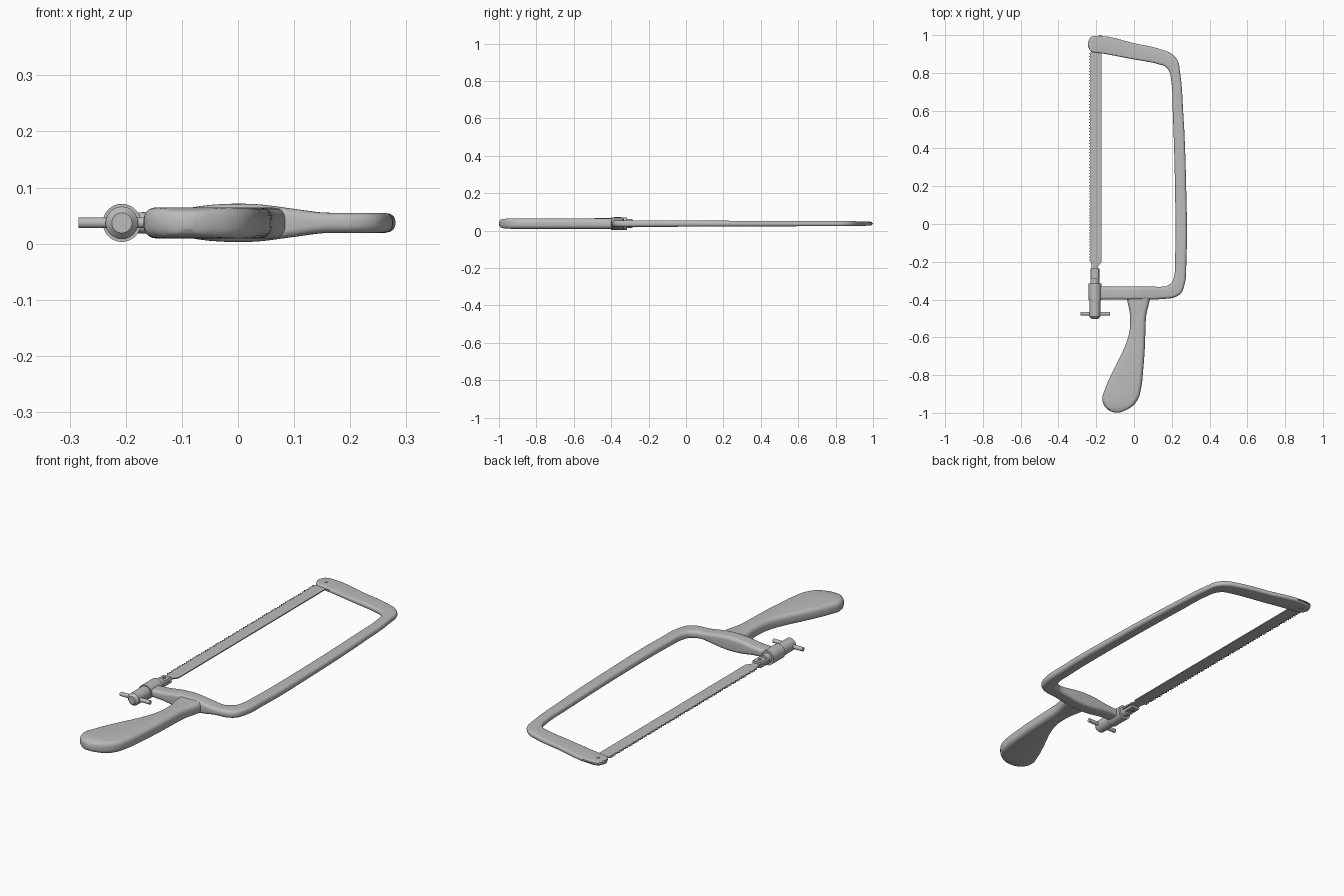
import bpy, bmesh, math
from mathutils import Vector

if "Cube" in bpy.data.objects:
    bpy.data.objects.remove(bpy.data.objects["Cube"])

ZC = 0.037      # mid height of the saw lying flat
BX = -0.207     # x of the tension rod axis

steel = bpy.data.materials.new("grey_steel")
steel.use_nodes = True
steel.diffuse_color = (0.5, 0.5, 0.5, 1)
steel.node_tree.nodes["Principled BSDF"].inputs["Base Color"].default_value = (0.5, 0.5, 0.5, 1)


def finish(ob, angle=35):
    ob.data.materials.clear()
    ob.data.materials.append(steel)
    bpy.ops.object.select_all(action='DESELECT')
    ob.select_set(True)
    bpy.context.view_layer.objects.active = ob
    bpy.ops.object.shade_smooth_by_angle(angle=math.radians(angle))
    return ob


def from_bmesh(name, bm):
    bmesh.ops.recalc_face_normals(bm, faces=bm.faces)
    me = bpy.data.meshes.new(name)
    bm.to_mesh(me)
    bm.free()
    ob = bpy.data.objects.new(name, me)
    bpy.context.collection.objects.link(ob)
    return ob


def smooth_rows(rows, steps):
    """Pass a smooth curve through the rows, spaced by distance."""
    mid = [Vector(((r[0] + r[2]) / 2, (r[1] + r[3]) / 2)) for r in rows]
    s = [0.0]
    for a, b in zip(mid, mid[1:]):
        s.append(s[-1] + (b - a).length)
    n = len(rows)

    def slope(i, k):
        if i in (0, n - 1):
            j = 0 if i == 0 else n - 2
            return (rows[j + 1][k] - rows[j][k]) / (s[j + 1] - s[j])
        d0 = (rows[i][k] - rows[i - 1][k]) / (s[i] - s[i - 1])
        d1 = (rows[i + 1][k] - rows[i][k]) / (s[i + 1] - s[i])
        h0, h1 = s[i] - s[i - 1], s[i + 1] - s[i]
        return (d0 * h1 + d1 * h0) / (h0 + h1)

    out = []
    for i in range(n - 1):
        h = s[i + 1] - s[i]
        for j in range(steps):
            t = j / steps
            out.append([
                (2*t**3 - 3*t*t + 1) * rows[i][k] + (t**3 - 2*t*t + t) * h * slope(i, k)
                + (3*t*t - 2*t**3) * rows[i + 1][k] + (t**3 - t*t) * h * slope(i + 1, k)
                for k in range(5)])
    return out + [list(rows[-1])]


def loft(name, rows, radius, steps=4):
    """Rounded bar; each row is edge A (x, y), edge B (x, y), thickness."""
    bm = bmesh.new()
    rings = []
    for ax, ay, bx, by, t in smooth_rows(rows, steps):
        a, b = Vector((ax, ay)), Vector((bx, by))
        c, half = (a + b) / 2, (b - a) / 2
        w = half.length
        r = min(radius, 0.45 * t, 0.9 * w)
        ring = []
        for q, (su, sv) in enumerate([(1, 1), (-1, 1), (-1, -1), (1, -1)]):
            for k in range(6):
                ang = (q + k / 5) * math.pi / 2
                u = su * (w - r) + r * math.cos(ang)
                v = sv * (t / 2 - r) + r * math.sin(ang)
                p = c + half * (u / w)
                ring.append(bm.verts.new((p.x, p.y, ZC + v)))
        rings.append(ring)
    m = len(rings[0])
    for r0, r1 in zip(rings, rings[1:]):
        for k in range(m):
            bm.faces.new((r0[k], r0[(k + 1) % m], r1[(k + 1) % m], r1[k]))
    bm.faces.new(rings[0])
    bm.faces.new(rings[-1])
    return from_bmesh(name, bm)


def rod(name, p0, p1, r0, r1=None, sides=32):
    """Round bar between two points, optionally tapered."""
    p0, p1 = Vector(p0), Vector(p1)
    d = p1 - p0
    bpy.ops.mesh.primitive_cone_add(vertices=sides, radius1=r0, radius2=r0 if r1 is None else r1,
                                    depth=d.length, location=(p0 + p1) / 2,
                                    rotation=d.to_track_quat('Z', 'Y').to_euler())
    ob = bpy.context.object
    ob.name = name
    return finish(ob)


def cut_box(ob, lo, hi):
    """Cut a box-shaped slot."""
    lo, hi = Vector(lo), Vector(hi)
    bpy.ops.mesh.primitive_cube_add(size=1, location=(lo + hi) / 2)
    cutter = bpy.context.object
    cutter.scale = hi - lo
    cutter.hide_render = True
    mod = ob.modifiers.new("slot", 'BOOLEAN')
    mod.operation, mod.solver, mod.object = 'DIFFERENCE', 'EXACT', cutter
    bpy.context.view_layer.objects.active = ob
    bpy.ops.object.modifier_apply(modifier="slot")
    bpy.data.objects.remove(cutter)


# Bow frame: rounded tip, top arm, long spine, thick cross bar
frame = loft("bow_frame", [
    (-.244, .960, -.244, .942, .018), (-.235, .982, -.235, .922, .019),
    (-.218, .994, -.218, .910, .020), (-.190, .996, -.190, .906, .020),
    (0, .957, -.01, .873, .022), (.150, .922, .130, .846, .025),
    (.195, .904, .165, .834, .026), (.230, .868, .187, .808, .026),
    (.244, .800, .197, .760, .027), (.260, .600, .205, .600, .028),
    (.276, .200, .217, .200, .031), (.277, -.200, .217, -.200, .035),
    (.270, -.310, .212, -.280, .036), (.250, -.365, .198, -.312, .036),
    (.210, -.390, .172, -.328, .036), (.150, -.397, .150, -.332, .037),
    (.100, -.400, .100, -.332, .050), (.030, -.400, .030, -.332, .067),
    (-.050, -.400, -.050, -.332, .064), (-.120, -.400, -.120, -.332, .044),
    (-.190, -.400, -.190, -.332, .036)], 0.015)
cut_box(frame, (-.3, .85, ZC - .003), (-.15, 1.1, ZC + .003))
finish(frame)

# Handle: slim neck swelling into a rounded grip
finish(loft("handle", [
    (-.040, -.360, .088, -.360, .055), (-.036, -.400, .084, -.400, .055),
    (-.022, -.476, .066, -.476, .055), (-.026, -.580, .060, -.580, .055),
    (-.053, -.660, .057, -.660, .055), (-.106, -.767, .049, -.767, .055),
    (-.153, -.873, .037, -.873, .055), (-.168, -.925, .022, -.925, .055),
    (-.158, -.960, -.004, -.960, .053), (-.140, -.981, -.034, -.981, .047),
    (-.117, -.994, -.063, -.994, .036), (-.100, -.999, -.080, -.999, .022)], 0.021))

# Blade: flat strip with saw teeth along its outer edge
TEETH, Y0, Y1 = 70, -.20, .91
pts = [(-.190, -.30), (-.190, -.225), (-.172, -.20), (-.172, 1.0), (-.182, 1.0),
       (-.205, .985), (-.228, .965), (-.228, Y1)]
step = (Y1 - Y0) / TEETH
for i in range(TEETH):
    y = Y1 - i * step
    pts += [(-.239, y - step * .5), (-.228, y - step)]
pts += [(-.224, -.225), (-.224, -.30)]
bm = bmesh.new()
face = bm.faces.new([bm.verts.new((x, y, ZC - .0025)) for x, y in pts])
ext = bmesh.ops.extrude_face_region(bm, geom=[face])
bmesh.ops.translate(bm, vec=(0, 0, .005),
                    verts=[v for v in ext["geom"] if isinstance(v, bmesh.types.BMVert)])
finish(from_bmesh("blade", bm), 20)

# Blade clamp: slotted rod with flattened jaws
clamp = rod("blade_clamp", (BX, -.39, ZC), (BX, -.235, ZC), .024)
cut_box(clamp, (-.26, -.30, ZC - .003), (-.15, -.2, ZC + .003))
for s in (-1, 1):
    z0, z1 = sorted((ZC + s * .014, ZC + s * .04))
    cut_box(clamp, (-.26, -.285, z0), (-.15, -.2, z1))
finish(clamp)

# Pins that hold the blade at both ends
rod("clamp_pin", (BX, -.258, ZC - .018), (BX, -.258, ZC + .018), .008, sides=16)
rod("tip_pin", (BX + .005, .95, ZC - .012), (BX + .005, .95, ZC + .012), .009, sides=16)

# Frame eye, tension screw and turning bar
rod("frame_eye", (BX, -.402, ZC), (BX, -.315, ZC), .034)
rod("tension_screw", (BX, -.49, ZC), (BX, -.40, ZC), .029)
rod("screw_tip", (BX, -.49, ZC), (BX, -.502, ZC), .029, .018)
rod("turning_bar", (-.284, -.475, ZC), (-.128, -.475, ZC), .0095, sides=20)
